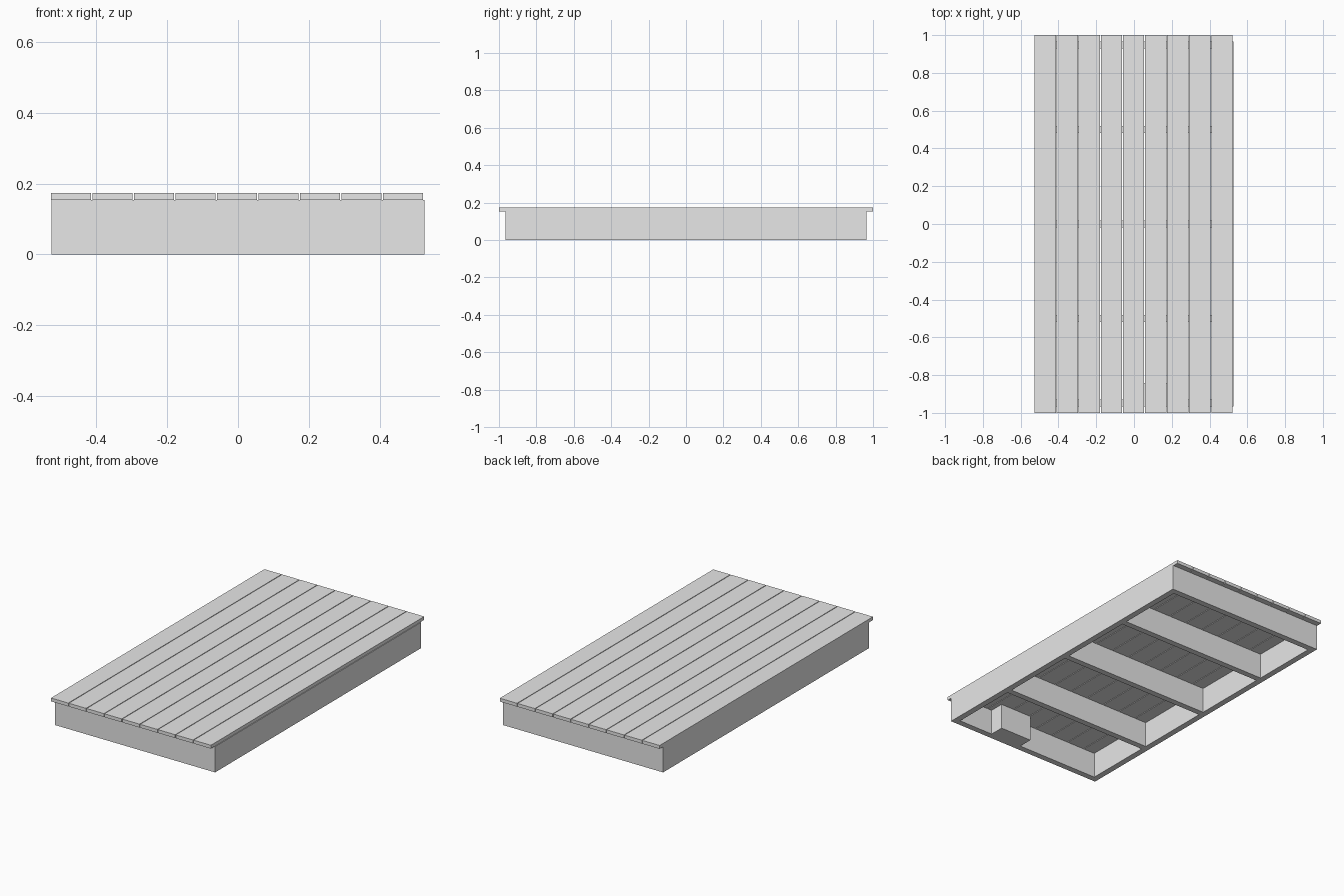
import bpy

cube = bpy.data.objects.get("Cube")
if cube:
    bpy.data.objects.remove(cube)

GREY = (0.8, 0.8, 0.8, 1)
grey = bpy.data.materials.new("plain_grey")
grey.use_nodes = True
grey.diffuse_color = GREY
grey.node_tree.nodes["Principled BSDF"].inputs["Base Color"].default_value = GREY


def box(name, x0, x1, y0, y1, z0, z1):
    """Flat-sided box given by its extents."""
    bpy.ops.mesh.primitive_cube_add(
        size=1, location=((x0 + x1) / 2, (y0 + y1) / 2, (z0 + z1) / 2))
    ob = bpy.context.object
    ob.name = name
    ob.scale = (x1 - x0, y1 - y0, z1 - z0)
    bpy.ops.object.transform_apply(location=False, rotation=False, scale=True)
    ob.data.materials.append(grey)
    return ob


HALF_W, HALF_L = 0.526, 0.966   # frame half width and length
BEAM = 0.036                    # timber thickness
FRAME_H, TOP = 0.153, 0.173
INNER = HALF_W - BEAM

# Side beams
box("left_beam", INNER, HALF_W, -HALF_L, HALF_L, 0, FRAME_H)
box("right_beam", -HALF_W, -INNER, -HALF_L, HALF_L, 0, FRAME_H)

# End beams and cross joists between the side beams
end = HALF_L - BEAM / 2
for name, y in (("front_beam", -end), ("front_joist", -0.5), ("middle_joist", 0),
                ("back_joist", 0.5), ("back_beam", end)):
    box(name, -INNER, INNER, y - BEAM / 2, y + BEAM / 2, 0, FRAME_H)

# Block behind the front beam
box("support_block", 0.05, 0.26, -HALF_L + BEAM, -0.843, 0, FRAME_H)

# Deck planks with narrow gaps
PITCH, GAP = 0.117, 0.004
for i in range(9):
    x = -0.527 + i * PITCH
    box(f"deck_plank_{i + 1}", x, x + PITCH - GAP, -1, 1, FRAME_H, TOP)
